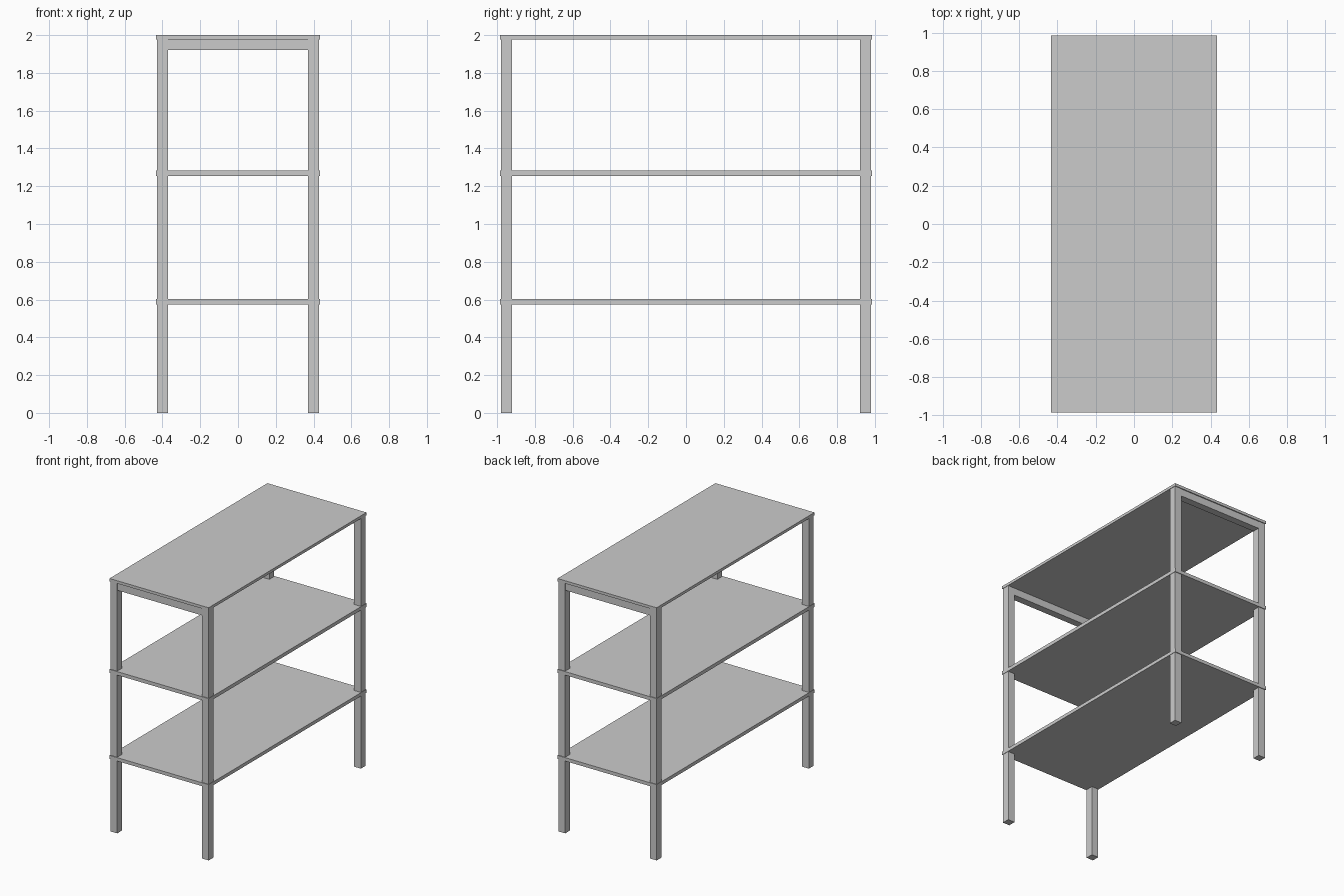
import bpy

if "Cube" in bpy.data.objects:
    bpy.data.objects.remove(bpy.data.objects["Cube"])


def box(name, x, y, z):
    """Box from (min, max) ranges on each axis."""
    bpy.ops.mesh.primitive_cube_add(size=1)
    ob = bpy.context.object
    ob.name = name
    ob.location = [(r[0] + r[1]) / 2 for r in (x, y, z)]
    ob.scale = [r[1] - r[0] for r in (x, y, z)]
    bpy.ops.object.transform_apply(location=True, rotation=False, scale=True)
    return ob


LEG_X, LEG_Y, LEG_W = 0.43, 0.98, 0.06
SHELF_X, SHELF_Y = 0.433, 0.986

# Three boards, slightly overhanging the legs
for name, z in (("lower_shelf", (0.575, 0.602)),
                ("middle_shelf", (1.254, 1.282)),
                ("top_board", (1.978, 2.0))):
    box(name, (-SHELF_X, SHELF_X), (-SHELF_Y, SHELF_Y), z)

# Four square legs, mirrored from one corner
leg = box("legs", (LEG_X - LEG_W, LEG_X), (LEG_Y - LEG_W, LEG_Y), (0, 1.978))
mod = leg.modifiers.new("mirror", 'MIRROR')
mod.use_axis = (True, True, False)

# End rails under the top board, mirrored front to back
rail = box("end_rails", (-LEG_X + LEG_W, LEG_X - LEG_W),
           (LEG_Y - LEG_W, LEG_Y - 0.002), (1.92, 1.978))
mod = rail.modifiers.new("mirror", 'MIRROR')
mod.use_axis = (False, True, False)
